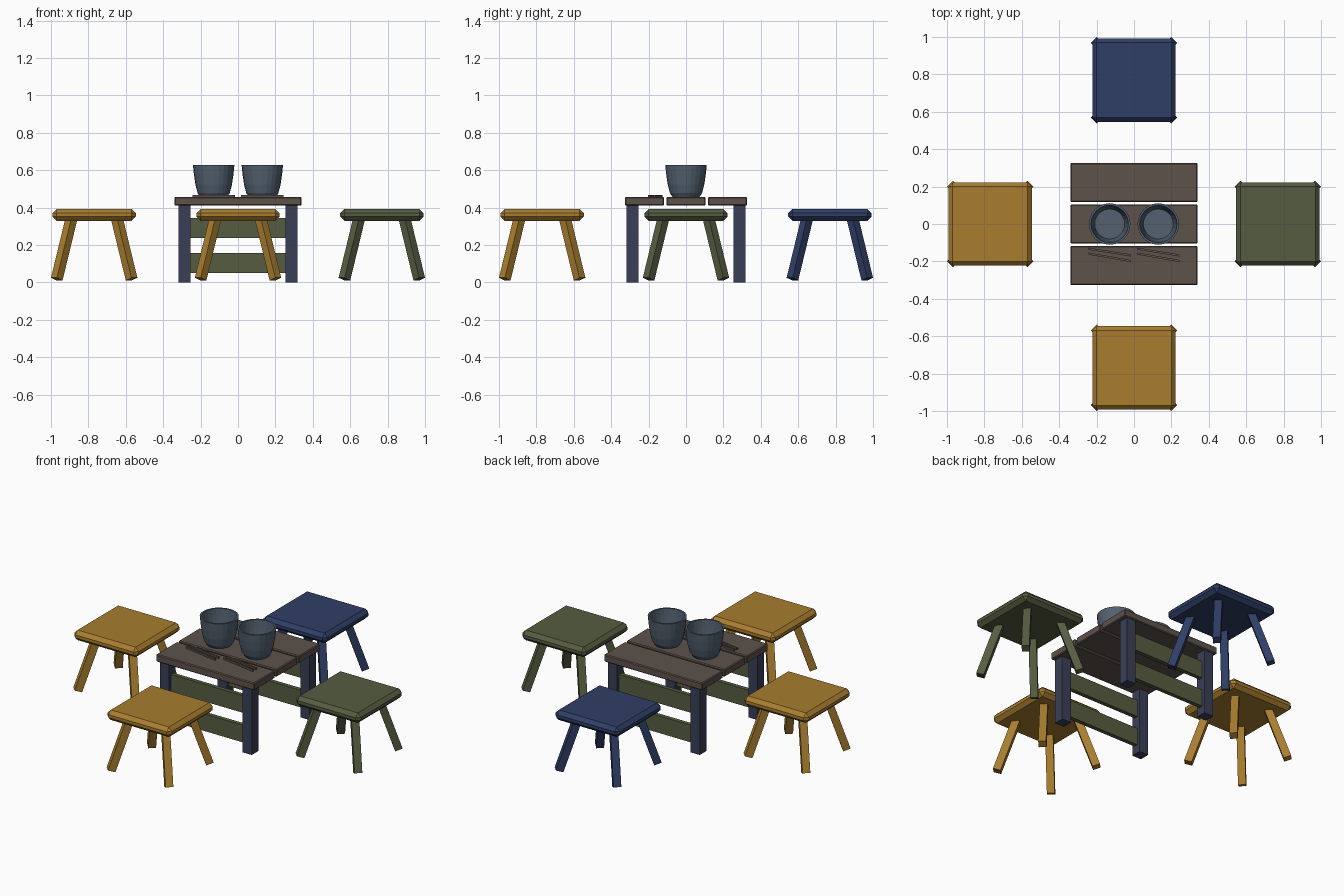
import bpy
import bmesh
import math
from mathutils import Matrix, Vector

cube = bpy.data.objects.get("Cube")
if cube:
    bpy.data.objects.remove(cube, do_unlink=True)


def material(name, rgb):
    """Flat material from 0-255 display values."""
    lin = [((c / 255 + 0.055) / 1.055) ** 2.4 for c in rgb]
    m = bpy.data.materials.new(name)
    m.use_nodes = True
    m.diffuse_color = (*lin, 1)
    m.node_tree.nodes["Principled BSDF"].inputs["Base Color"].default_value = (*lin, 1)
    return m


OCHRE = material("ochre_paint", (168, 125, 47))
OLIVE = material("olive_paint", (86, 92, 65))
NAVY = material("navy_paint", (47, 62, 102))
SLATE = material("slate_paint", (57, 63, 87))
WOOD = material("brown_wood", (93, 82, 75))
CLAY = material("grey_blue_ceramic", (83, 97, 112))


def finish(bm, name, mat):
    bmesh.ops.recalc_face_normals(bm, faces=bm.faces)
    mesh = bpy.data.meshes.new(name)
    bm.to_mesh(mesh)
    bm.free()
    mesh.materials.append(mat)
    obj = bpy.data.objects.new(name, mesh)
    bpy.context.scene.collection.objects.link(obj)
    return obj


def box(name, size, matrix, mat, bevel=0):
    bm = bmesh.new()
    bmesh.ops.create_cube(bm, size=1, matrix=Matrix.Diagonal((*size, 1)))
    if bevel:
        bmesh.ops.bevel(bm, geom=bm.edges[:], offset=bevel, segments=1, affect='EDGES')
    bm.transform(matrix)
    return finish(bm, name, mat)


def at(x, y, z):
    return Matrix.Translation((x, y, z))


def stool(side, x, y, mat):
    # Chamfered seat
    box(side + "_stool_seat", (0.445, 0.445, 0.063), at(x, y, 0.361), mat, 0.022)
    # Square legs splayed towards the corners
    top, foot = 0.117 * math.sqrt(2), 0.2 * math.sqrt(2)
    axis = Vector((top - foot, 0, 0.342))
    tilt = math.atan2(axis.x, axis.z)
    for i in range(4):
        turn = Matrix.Rotation(math.radians(45 + 90 * i), 4, 'Z')
        mid = at((top + foot) / 2, 0, 0.018 + axis.z / 2)
        m = at(x, y, 0) @ turn @ mid @ Matrix.Rotation(tilt, 4, 'Y')
        box(f"{side}_stool_leg_{i + 1}", (0.045, 0.045, axis.length), m, mat)


def bowl(name, x):
    # Outer wall, rim, then inner wall and floor
    profile = [(0.072, 0.457), (0.086, 0.478), (0.098, 0.525), (0.106, 0.58), (0.111, 0.629),
               (0.1, 0.629), (0.095, 0.58), (0.088, 0.525), (0.08, 0.485)]
    bm = bmesh.new()
    n = 24
    rings = [[bm.verts.new((x + r * math.cos(math.tau * i / n), r * math.sin(math.tau * i / n), z))
              for i in range(n)] for r, z in profile]
    for a, b in zip(rings, rings[1:]):
        for i in range(n):
            j = (i + 1) % n
            bm.faces.new((a[i], a[j], b[j], b[i]))
    bm.faces.new(rings[0])
    bm.faces.new(rings[-1])
    finish(bm, name, CLAY)


# Four stools around the table
D = 0.769
stool("left", D, 0, OLIVE)
stool("right", -D, 0, OCHRE)
stool("front", 0, -D, OCHRE)
stool("back", 0, D, NAVY)

# Table top planks
for name, y in (("front", -0.222), ("middle", 0), ("back", 0.222)):
    box(name + "_table_plank", (0.68, 0.208, 0.046), at(0, y, 0.434), WOOD, 0.005)

# Table legs and the rails between them
for front, sy in (("front", -1), ("back", 1)):
    for side, sx in (("right", -1), ("left", 1)):
        box(f"{front}_{side}_table_leg", (0.064, 0.064, 0.412),
            at(sx * 0.286, sy * 0.286, 0.206), SLATE)
    for level, z in (("lower", 0.105), ("upper", 0.29)):
        box(f"{front}_{level}_table_rail", (0.52, 0.026, 0.107), at(0, sy * 0.286, z), OLIVE)

# Bowls with a pair of chopsticks in front of each
for side, sx in (("right", -1), ("left", 1)):
    bowl(side + "_bowl", sx * 0.13)
    for i, (y, angle) in enumerate(((-0.15, -9), (-0.178, -10))):
        m = at(sx * 0.13, y, 0.463) @ Matrix.Rotation(math.radians(angle), 4, 'Z')
        box(f"{side}_chopstick_{i + 1}", (0.23, 0.011, 0.011), m, WOOD)
